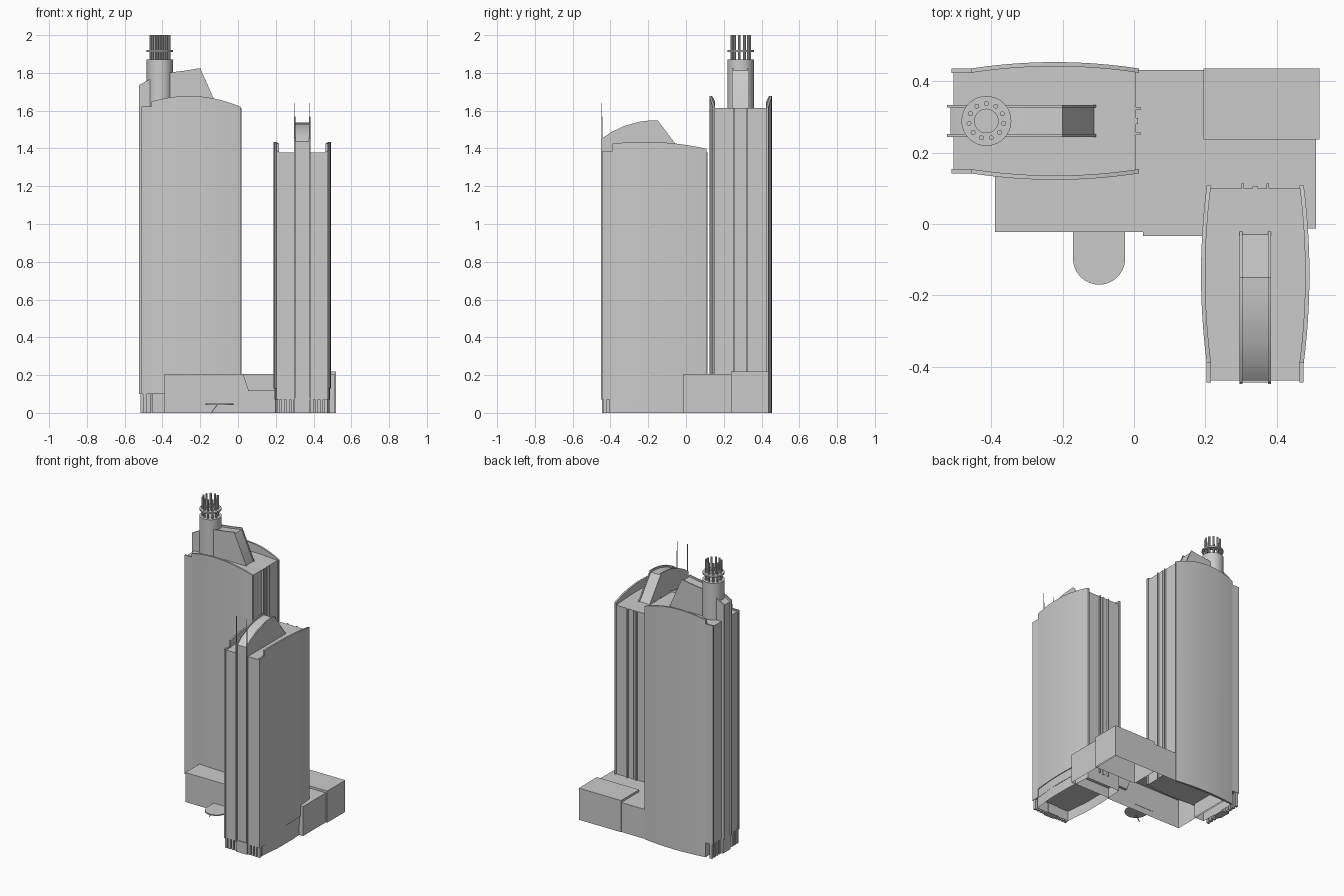
import bpy, bmesh, math
from mathutils import Vector

if "Cube" in bpy.data.objects:
    bpy.data.objects.remove(bpy.data.objects["Cube"])


def along_x(u, v, z):
    return Vector((u, v, z))


def along_y(u, v, z):
    return Vector((v, u, z))


def finish(bm, name):
    bmesh.ops.recalc_face_normals(bm, faces=bm.faces)
    me = bpy.data.meshes.new(name)
    bm.to_mesh(me)
    bm.free()
    ob = bpy.data.objects.new(name, me)
    bpy.context.collection.objects.link(ob)
    return ob


def extrude(name, pts, offset, open_bottom=False):
    bm = bmesh.new()
    f = bm.faces.new([bm.verts.new(p) for p in pts])
    r = bmesh.ops.extrude_face_region(bm, geom=[f], use_keep_orig=True)
    bmesh.ops.translate(bm, vec=offset, verts=[v for v in r["geom"] if isinstance(v, bmesh.types.BMVert)])
    bmesh.ops.recalc_face_normals(bm, faces=bm.faces)
    if open_bottom:
        bmesh.ops.delete(bm, geom=[f], context='FACES_ONLY')
    return finish(bm, name)


def plan(name, xy, z0, z1, **kw):
    return extrude(name, [Vector((x, y, z0)) for x, y in xy], Vector((0, 0, z1 - z0)), **kw)


def box(name, x0, x1, y0, y1, z0, z1, **kw):
    return plan(name, [(x0, y0), (x1, y0), (x1, y1), (x0, y1)], z0, z1, **kw)


def tbox(name, m, u0, u1, v0, v1, z0, z1):
    a, b = m(u0, v0, z0), m(u1, v1, z1)
    return box(name, a.x, b.x, a.y, b.y, a.z, b.z)


def rod(name, x, y, z0, z1, r, n=8):
    return plan(name, [(x + r * math.cos(2 * math.pi * i / n), y + r * math.sin(2 * math.pi * i / n))
                       for i in range(n)], z0, z1)


def quad(pts):
    # parabola through three points
    def f(u):
        return sum(z * math.prod((u - b) / (a - b) for b, _ in pts if b != a) for a, z in pts)
    return f


def tower(name, m, lo, hi, c, half, bulge, roof, body_z, crest, fin, fin_v, side_z):
    N = 20
    start = lo + 0.055
    mid, hl = (start + hi) / 2, (hi - start) / 2

    def wide(u):
        return half + bulge * max(0, 1 - ((u - mid) / hl) ** 2)

    # main shaft
    us = [lo + 0.006] + [start + (hi - 0.008 - start) * i / N for i in range(N + 1)]
    ring = [m(u, c + wide(u) - 0.005, body_z) for u in us]
    ring += [m(u, c - wide(u) + 0.005, body_z) for u in reversed(us)]
    extrude(name + "_shaft", ring, Vector((0, 0, roof - body_z)))
    # curved facade panels with arched parapet
    top = quad(crest)
    for s, tag in ((-1, "near"), (1, "far")):
        zb = side_z[s]
        bm = bmesh.new()
        rows = []
        for i in range(N + 1):
            u = start + (hi - start) * i / N
            w = wide(u)
            rows.append([bm.verts.new(m(u, c + s * v, z)) for v, z in
                         ((w, zb), (w, top(u)), (w - 0.012, top(u)), (w - 0.012, zb))])
        for a, b in zip(rows, rows[1:]):
            for k in range(4):
                bm.faces.new((a[k], b[k], b[(k + 1) % 4], a[(k + 1) % 4]))
        bm.faces.new(rows[0])
        bm.faces.new(rows[-1])
        finish(bm, f"{name}_facade_{tag}")
        # lower corner panel, beside the notch in the parapet
        v = sorted((c + s * half, c + s * (half - 0.012)))
        tbox(f"{name}_corner_{tag}", m, lo, start, v[0], v[1], body_z, roof + 0.008)
        # slim fin on the narrow end and over the roof
        off = s * fin_v
        e = fin[-1][0]
        prof = [(fin[0][0], body_z)] + fin + [(e, roof - 0.05), (lo + 0.04, roof - 0.05), (lo + 0.04, body_z)]
        t = m(0, 0.008, 0)
        extrude(f"{name}_fin_{tag}", [m(u, c + off - 0.004, z) for u, z in prof], t)
        # strips on the opposite end
        tbox(f"{name}_end_strip_{tag}", m, hi - 0.02, hi + 0.005, c + s * 0.035 - 0.003,
             c + s * 0.035 + 0.003, body_z, roof)
    # spine filling the space between the fins
    sp = [(fin[0][0] + 0.010, fin[0][1] - 0.012)] + [(u, z - 0.012) for u, z in fin[1:]]
    prof = [(sp[0][0], body_z)] + sp + [(sp[-1][0], roof - 0.05), (lo + 0.04, roof - 0.05), (lo + 0.04, body_z)]
    extrude(name + "_spine", [m(u, c - fin_v, z) for u, z in prof], m(0, 2 * fin_v, 0))
    tbox(name + "_end_rib", m, hi - 0.02, hi - 0.003, c - 0.008, c + 0.008, body_z, roof)
    # arcade columns under the narrow end
    for s in (-1, 1):
        for k in range(4):
            v = c + s * (fin_v + 0.012 + k * (half - fin_v - 0.022) / 3)
            tbox(f"{name}_column", m, lo + 0.008, lo + 0.028, v - 0.008, v + 0.008, 0, body_z)


# tall tower
tower("tall_tower", along_x, -0.512, 0.014, 0.289, 0.147, 0.018, 1.615, 0.1,
      [(-0.45, 1.65), (-0.2, 1.675), (0.014, 1.62)],
      [(-0.525, 1.735), (-0.47, 1.765), (-0.36, 1.802), (-0.28, 1.812), (-0.2, 1.825), (-0.105, 1.61)],
      0.041, {-1: 0.1, 1: 0.0})
# short tower
tower("short_tower", along_y, -0.445, 0.108, 0.34, 0.136, 0.016, 1.378, 0.07,
      [(-0.39, 1.425), (-0.2, 1.435), (0.108, 1.398)],
      [(-0.449, 1.45), (-0.40, 1.484), (-0.33, 1.518), (-0.25, 1.541), (-0.2, 1.547), (-0.15, 1.549),
       (-0.06, 1.43), (-0.02, 1.377)],
      0.04, {-1: 0.13, 1: 0.13})

# ground-floor walls set back behind the arcades
plan("short_tower_base", [(0.212, -0.405), (0.468, -0.405), (0.484, -0.25), (0.484, -0.08), (0.47, 0.1),
                          (0.21, 0.1), (0.196, -0.08), (0.196, -0.25)], 0, 0.13, open_bottom=True)
box("short_tower_spine_foot", 0.3, 0.38, -0.445, -0.4, 0, 0.08)
box("tall_tower_spine_foot", -0.515, -0.46, 0.248, 0.33, 0, 0.11)
box("tall_tower_base", -0.455, -0.38, 0.15, 0.428, 0, 0.1, open_bottom=True)

# crown drum with ring and rods
cx, cy = -0.414, 0.289
rod("crown_drum", cx, cy, 1.58, 1.87, 0.07, 32)
bm = bmesh.new()
loops = []
for r, z in ((0.07, 1.91), (0.07, 1.92), (0.033, 1.92), (0.033, 1.91)):
    loops.append([bm.verts.new((cx + r * math.cos(math.tau * i / 32), cy + r * math.sin(math.tau * i / 32), z))
                  for i in range(32)])
for k in range(4):
    a, b = loops[k], loops[(k + 1) % 4]
    for i in range(32):
        j = (i + 1) % 32
        bm.faces.new((a[i], a[j], b[j], b[i]))
finish(bm, "crown_ring")
for i in range(11):
    a = math.tau * i / 11 + math.pi / 2
    rod("crown_rod", cx + 0.049 * math.cos(a), cy + 0.049 * math.sin(a), 1.86, 2.0, 0.007)

# antennas of the short tower
for x in (0.3, 0.38):
    rod("antenna_mast", x, -0.445, 1.4, 1.64, 0.0018, 6)
    rod("antenna_sleeve", x, -0.445, 1.44, 1.57, 0.0035, 6)

# podium, open underneath
plan("podium", [(-0.39, -0.022), (0.2, -0.022), (0.2, -0.012), (0.51, -0.012), (0.51, 0.432), (-0.39, 0.432)],
     0, 0.205, open_bottom=True)
box("podium_raised_block", 0.195, 0.52, 0.237, 0.436, 0, 0.22, open_bottom=True)
extrude("podium_overhang", [Vector((x, -0.033, z)) for x, z in
                            ((0.025, 0.205), (0.055, 0.115), (0.25, 0.115), (0.25, 0.205))], Vector((0, 0.03, 0)))

# rounded entrance canopy with leaning strut
arc = [(-0.098 + 0.073 * math.cos(math.pi * i / 20), -0.097 - 0.073 * math.sin(math.pi * i / 20)) for i in range(21)]
plan("entrance_canopy", [(-0.025, -0.02)] + arc + [(-0.171, -0.02)], 0.043, 0.051)
extrude("canopy_strut", [Vector((x, -0.118, z)) for x, z in
                         ((-0.144, 0), (-0.138, 0), (-0.104, 0.048), (-0.11, 0.048))], Vector((0, 0.006, 0)))

# smooth curved walls, keep hard edges
bpy.ops.object.select_all(action='SELECT')
bpy.context.view_layer.objects.active = bpy.data.objects["podium"]
bpy.ops.object.shade_smooth_by_angle(angle=math.radians(30))
